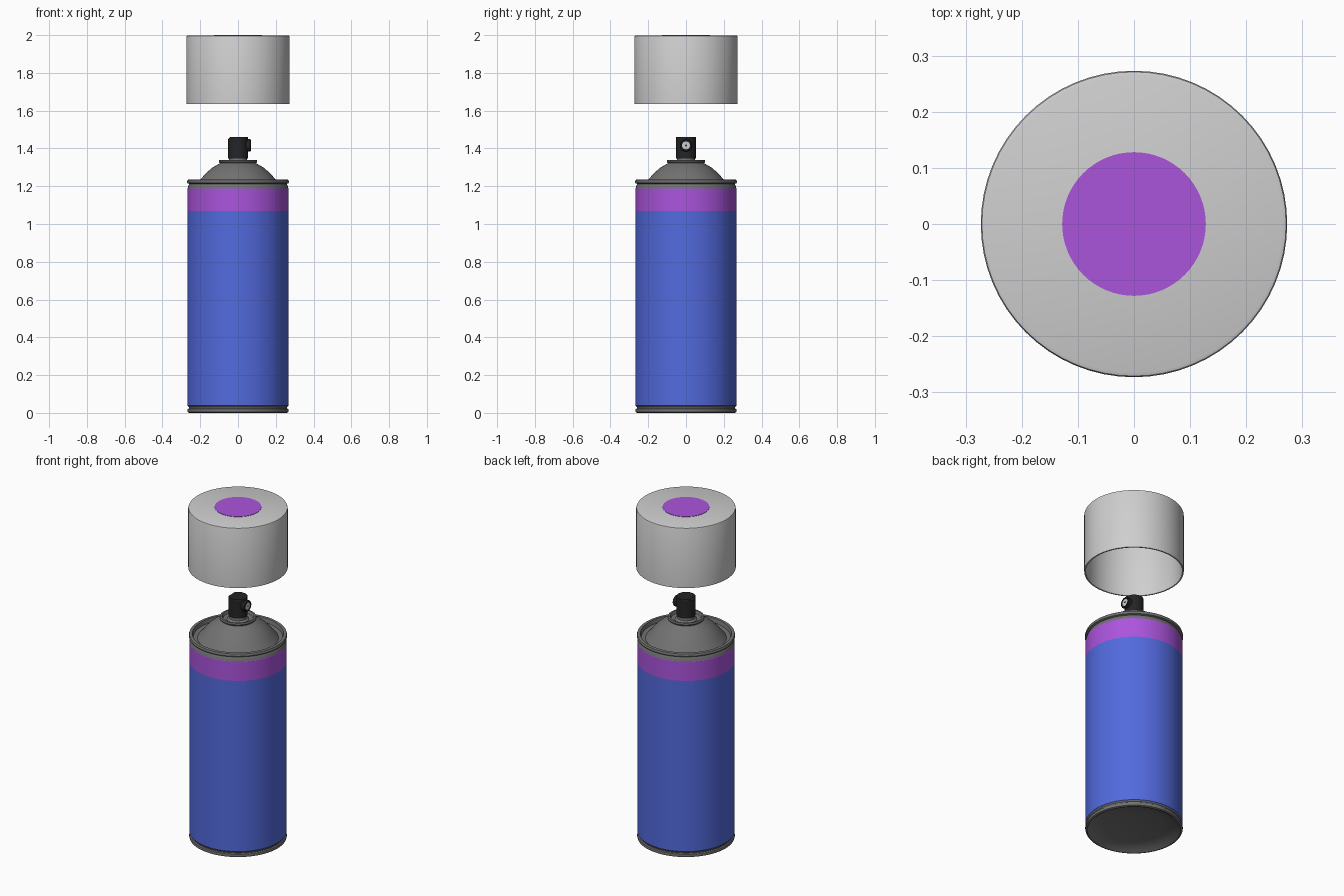
import bpy, bmesh
from math import radians, pi
from mathutils import Matrix, Vector

cube = bpy.data.objects.get("Cube")
if cube:
    bpy.data.objects.remove(cube, do_unlink=True)


def material(name, r, g, b):
    m = bpy.data.materials.new(name)
    m.use_nodes = True
    m.diffuse_color = (r, g, b, 1)
    bsdf = next(n for n in m.node_tree.nodes if n.type == 'BSDF_PRINCIPLED')
    bsdf.inputs["Base Color"].default_value = (r, g, b, 1)
    bsdf.inputs["Roughness"].default_value = 0.5
    return m


METAL = material("dark grey metal", 0.17, 0.17, 0.17)
BLUE = material("blue paint", 0.085, 0.145, 0.73)
PURPLE = material("purple paint", 0.41, 0.09, 0.72)
PLASTIC = material("light grey plastic", 0.62, 0.62, 0.62)
BLACK = material("black plastic", 0.018, 0.018, 0.02)


def lathe(name, profile, mat, segments=64, matrix=None, bisect=None):
    """Spin a list of (radius, height) points around the vertical axis."""
    bm = bmesh.new()
    verts = [bm.verts.new((r, 0, z)) for r, z in profile]
    edges = [bm.edges.new(pair) for pair in zip(verts, verts[1:])]
    bmesh.ops.spin(bm, geom=verts + edges, cent=(0, 0, 0), axis=(0, 0, 1),
                   angle=2 * pi, steps=segments, use_merge=False)
    bmesh.ops.remove_doubles(bm, verts=bm.verts, dist=1e-5)
    if bisect:
        point, normal = bisect
        cut = bmesh.ops.bisect_plane(bm, geom=bm.verts[:] + bm.edges[:] + bm.faces[:],
                                     plane_co=point, plane_no=normal, clear_outer=True)
        rim = [e for e in cut["geom_cut"] if isinstance(e, bmesh.types.BMEdge)]
        bmesh.ops.holes_fill(bm, edges=rim)
    bmesh.ops.recalc_face_normals(bm, faces=bm.faces)
    if matrix:
        bm.transform(matrix)
    mesh = bpy.data.meshes.new(name)
    bm.to_mesh(mesh)
    bm.free()
    mesh.materials.append(mat)
    ob = bpy.data.objects.new(name, mesh)
    bpy.context.collection.objects.link(ob)
    bpy.ops.object.select_all(action='DESELECT')
    ob.select_set(True)
    bpy.context.view_layer.objects.active = ob
    bpy.ops.object.shade_smooth_by_angle(angle=radians(32))
    return ob


# Can body: painted wall with a purple band at the top
body = lathe("can_body", [(0, 0.05), (0.258, 0.032), (0.267, 0.038), (0.267, 1.07),
                          (0.267, 1.187), (0.258, 1.2), (0, 1.2)], BLUE)
body.data.materials.append(PURPLE)
for face in body.data.polygons:
    if face.center.z > 1.07:
        face.material_index = 1

# Base: rolled rim around a recessed bottom
lathe("base_rim", [(0, 0.036), (0.1, 0.032), (0.17, 0.022), (0.235, 0.014), (0.25, 0.002),
                   (0.257, 0), (0.266, 0.004), (0.268, 0.012), (0.266, 0.02),
                   (0.26, 0.024), (0.26, 0.03), (0.265, 0.036), (0, 0.04)], METAL)

# Shoulder: neck, rolled seam, channel, dome and valve cup
lathe("shoulder", [(0, 1.187), (0.2665, 1.187), (0.264, 1.2), (0.258, 1.212), (0.268, 1.216),
                   (0.27, 1.224), (0.267, 1.233), (0.26, 1.236), (0.25, 1.234),
                   (0.245, 1.21), (0.222, 1.208), (0.203, 1.23), (0.185, 1.252),
                   (0.162, 1.276), (0.135, 1.299), (0.095, 1.322), (0.1, 1.326),
                   (0.102, 1.333), (0.098, 1.34), (0.088, 1.34), (0.082, 1.325),
                   (0.06, 1.322), (0.048, 1.332), (0.046, 1.352), (0, 1.352)], METAL)

# Spray button with a sloped back edge
lathe("spray_button", [(0, 1.348), (0.053, 1.348), (0.053, 1.458), (0.051, 1.461), (0, 1.461)],
      BLACK, 32, bisect=(Vector((-0.042, 0, 1.461)), Vector((-1, 0, 0.9))))

# Nozzle facing sideways out of the button
side = Matrix.Translation((0, 0, 1.416)) @ Matrix.Rotation(pi / 2, 4, 'Y')
lathe("nozzle_ring", [(0, 0.03), (0.033, 0.03), (0.033, 0.064), (0.03, 0.068),
                      (0.024, 0.068), (0.023, 0.062), (0, 0.062)], BLACK, 32, side)
lathe("nozzle_insert", [(0, 0.06), (0.022, 0.06), (0.022, 0.066), (0, 0.066)],
      PLASTIC, 32, side)
lathe("nozzle_hole", [(0, 0.064), (0.005, 0.064), (0.005, 0.067), (0, 0.067)],
      BLACK, 16, side)

# Lifted cap: hollow, with a colour disc on top
lathe("cap", [(0, 1.985), (0.262, 1.985), (0.265, 1.98), (0.265, 1.635), (0.273, 1.635),
              (0.273, 1.991), (0.271, 1.996), (0.265, 1.998), (0, 1.998)], PLASTIC)
lathe("cap_disc", [(0, 1.994), (0.128, 1.994), (0.128, 2.0), (0, 2.0)], PURPLE)
